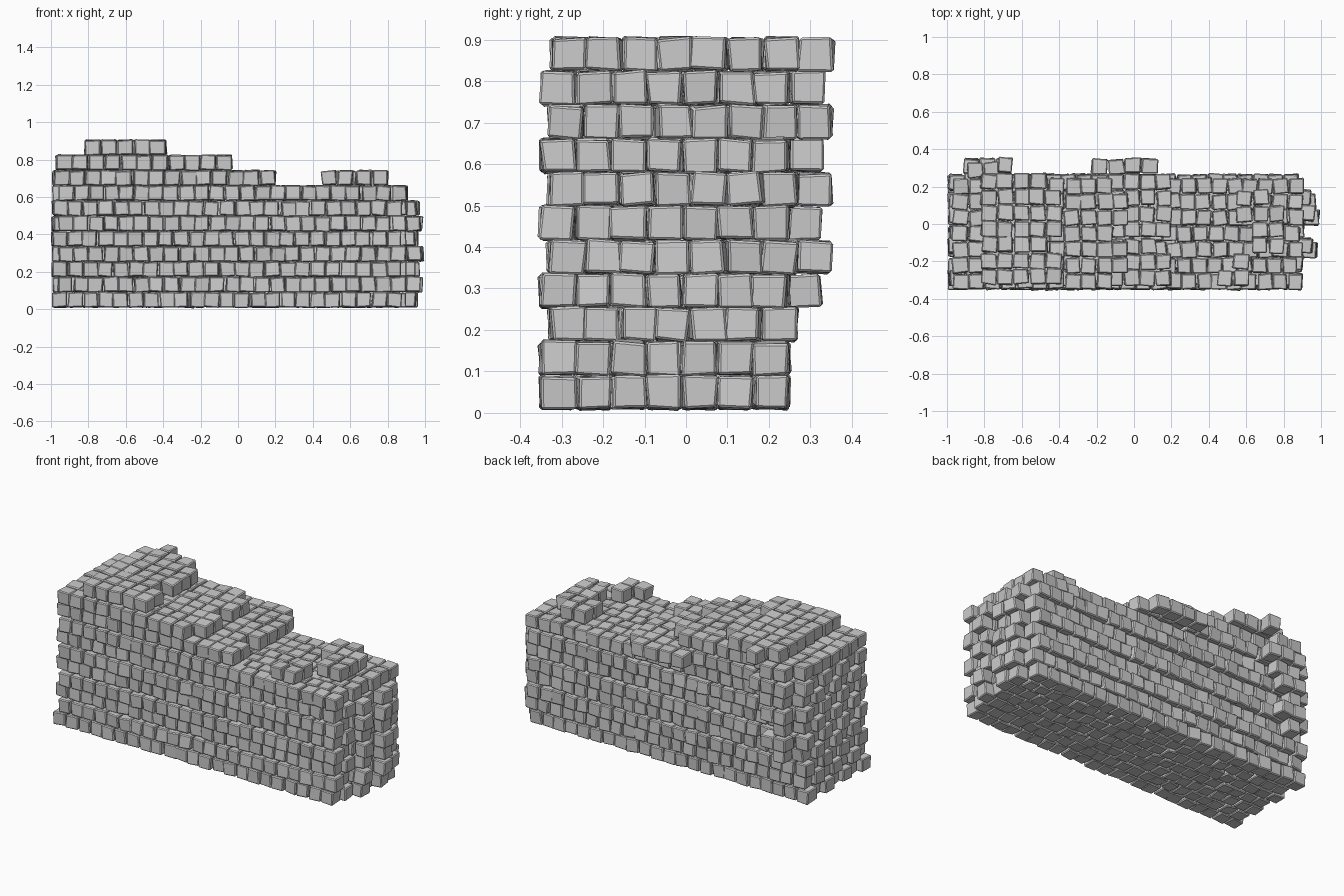
import bpy, bmesh, random
from mathutils import Vector, Euler

if "Cube" in bpy.data.objects:
    bpy.data.objects.remove(bpy.data.objects["Cube"])

random.seed(7)
PX, PY, PZ = 0.0825, 0.0852, 0.0814      # stone pitch along, across and up
Z0 = 0.010


# Template stone: a cube with bevelled edges, coordinates in -1..1
def stone_template():
    bm = bmesh.new()
    bmesh.ops.create_cube(bm, size=2)
    bmesh.ops.bevel(bm, geom=bm.edges[:], offset=0.13, segments=1,
                    affect='EDGES', profile=0.5)
    bm.verts.index_update()
    verts = [v.co.copy() for v in bm.verts]
    faces = [[v.index for v in f.verts] for f in bm.faces]
    bm.free()
    return verts, faces


T_VERTS, T_FACES = stone_template()
CORNERS = [(a, b, c) for a in (-1, 1) for b in (-1, 1) for c in (-1, 1)]


# One irregular stone: the template warped by eight jittered corners
def add_stone(verts, faces, centre, half):
    j = lambda s: random.uniform(-s, s)
    offs = [Vector((j(.12), j(.12), j(.10))) for _ in CORNERS]
    rot = Euler((j(.05), j(.05), j(.10))).to_matrix()
    base = len(verts)
    for p in T_VERTS:
        q = p.copy()
        for (a, b, c), o in zip(CORNERS, offs):
            q += o * ((1 + a * p.x) * (1 + b * p.y) * (1 + c * p.z) / 8)
        q = rot @ Vector((q.x * half[0], q.y * half[1], q.z * half[2]))
        verts.append(q + centre)
    faces.extend([[base + i for i in f] for f in T_FACES])


# A run of stones along x, filling the span lo..hi
def add_run(verts, faces, lo, hi, y, z):
    n = max(1, round((hi - lo) / PX))
    step = (hi - lo) / n
    for i in range(n):
        c = Vector((lo + (i + .5) * step + random.uniform(-.004, .004),
                    y + random.uniform(-.003, .003),
                    z + random.uniform(-.001, .001)))
        add_stone(verts, faces, c, (step * .478, PY * .478, PZ * .485))


# Right end of each of the seven rows, front to back
ROW_END = [0.90, 0.90, 0.98, 0.91, 0.99, 0.97, 0.905]
# Stepped ruined top: spans of the upper courses
UPPER = {7: (-0.99, 0.905), 8: (-0.99, 0.20), 9: (-0.97, -0.03), 10: (-0.82, -0.385)}
# How many stones each row is cut short at the right end of courses 8 to 10
CUT = {8: [0, 0, 1, 0, 0, 0, 0], 9: [1, 0, 0, 1, 0, 0, 1], 10: [0, 0, 1, 0, 0, 0, 1]}
# Loose clump on top at the right, by row
CLUMP = {0: (0.45, 0.615), 1: (0.53, 0.615), 2: (0.635, 0.80), 3: (0.635, 0.80),
         4: (0.55, 0.80), 5: (0.55, 0.72)}
# Projecting stones on the back, by course
BACK = {3: [(-0.89, -0.81)], 4: [(-0.91, -0.74)], 5: [(-0.89, -0.81)],
        6: [(-0.91, -0.74)], 7: [(-0.89, -0.72)],
        8: [(-0.91, -0.66), (-0.23, 0.13)], 9: [(-0.89, -0.72)],
        10: [(-0.725, -0.645)]}

for k in range(11):
    verts, faces = [], []
    z = Z0 + (k + .5) * PZ
    y0 = -0.35 if (k == 0 or k % 2) else -0.33
    if k == 10:
        y0 = -0.325
    for r in range(7):
        y = y0 + (r + .5) * PY
        lo, hi = UPPER.get(k, (-0.992, 0.99))
        if k < 9:
            lo += 0.03 * ((k + r) % 2)
        if hi > 0.85:
            odd = (k + r + 1) % 2 if r in (0, 1, 3, 6) else (k + 1) % 2
            hi = min(hi, ROW_END[r] - 0.025 * odd)
        if k in CUT:
            hi -= CUT[k][r] * PX
        add_run(verts, faces, lo, hi, y, z)
        if k == 8 and r in CLUMP:
            add_run(verts, faces, *CLUMP[r], y, z)
    for lo, hi in BACK.get(k, []):
        add_run(verts, faces, lo, hi, y0 + 7.5 * PY, z)

    # One object per course of stones
    name = f"stone_course_{k + 1:02d}"
    me = bpy.data.meshes.new(name)
    me.from_pydata(verts, [], faces)
    me.update()
    me.shade_smooth()
    me.set_sharp_from_angle(angle=0.55)
    ob = bpy.data.objects.new(name, me)
    bpy.context.collection.objects.link(ob)
